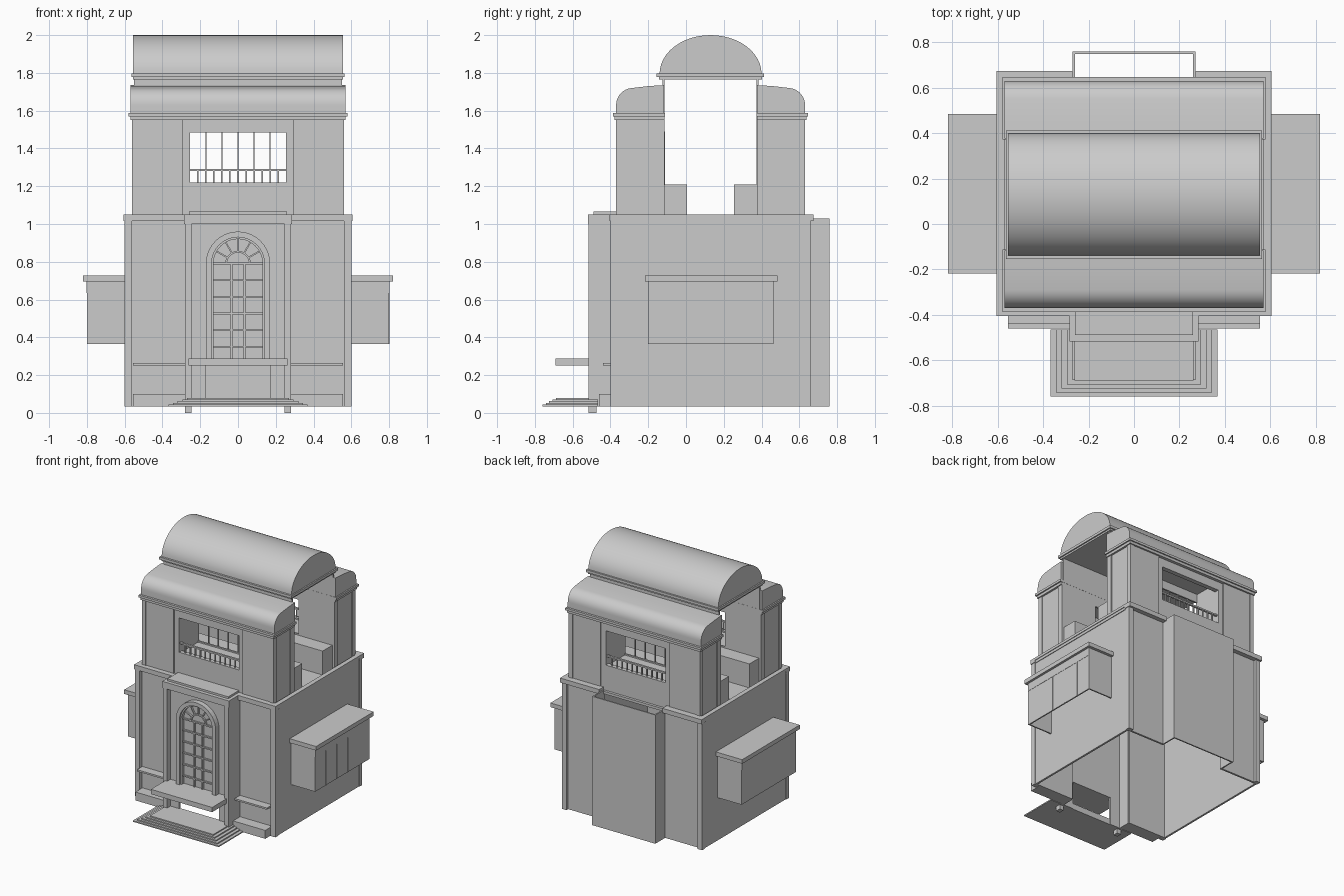
import bpy, bmesh, math
from mathutils import Matrix

cube = bpy.data.objects.get("Cube")
if cube:
    bpy.data.objects.remove(cube, do_unlink=True)

stone = bpy.data.materials.new("pale_grey")
stone.use_nodes = True
GREY = (0.6, 0.6, 0.6, 1)
stone.diffuse_color = GREY
stone.node_tree.nodes["Principled BSDF"].inputs["Base Color"].default_value = GREY


def finish(name, bm, smooth=False):
    bmesh.ops.recalc_face_normals(bm, faces=bm.faces)
    mesh = bpy.data.meshes.new(name)
    bm.to_mesh(mesh)
    bm.free()
    mesh.materials.append(stone)
    ob = bpy.data.objects.new(name, mesh)
    bpy.context.collection.objects.link(ob)
    if smooth:
        bpy.ops.object.select_all(action='DESELECT')
        ob.select_set(True)
        bpy.context.view_layer.objects.active = ob
        bpy.ops.object.shade_smooth_by_angle(angle=math.radians(35))
    return ob


def box(name, x, y, z, turn=None):
    """Box from (low, high) pairs, with an optional turn matrix."""
    bm = bmesh.new()
    size = [abs(p[1] - p[0]) for p in (x, y, z)]
    mid = [(p[0] + p[1]) / 2 for p in (x, y, z)]
    mat = Matrix.Translation(mid) @ Matrix.Diagonal((*size, 1))
    bmesh.ops.create_cube(bm, size=1, matrix=turn @ mat if turn else mat)
    return finish(name, bm)


def pair(name, x, y, z):
    """The same box on the left and right."""
    box("left_" + name, x, y, z)
    box("right_" + name, (-x[1], -x[0]), y, z)


def prism(name, pts, axis, a, b, smooth=False):
    """Extrude a 2D outline along x (outline y,z) or y (outline x,z)."""
    bm = bmesh.new()
    place = (lambda p, t: (t, p[0], p[1])) if axis == "x" else (lambda p, t: (p[0], t, p[1]))
    face = bm.faces.new([bm.verts.new(place(p, a)) for p in pts])
    out = bmesh.ops.extrude_face_region(bm, geom=[face])
    shift = (b - a, 0, 0) if axis == "x" else (0, b - a, 0)
    bmesh.ops.translate(bm, vec=shift, verts=[v for v in out["geom"] if isinstance(v, bmesh.types.BMVert)])
    return finish(name, bm, smooth)


def arc(cx, cz, rx, rz, start, end, n):
    angles = [math.radians(start + (end - start) * i / n) for i in range(n + 1)]
    return [(cx + rx * math.cos(t), cz + rz * math.sin(t)) for t in angles]


def arch(name, outer, inner, base, spring, y0, y1):
    """Arched band standing on straight legs."""
    pts = [(outer, base)] + arc(0, spring, outer, outer, 0, 180, 20) + [(-outer, base)]
    pts += [(-inner, base)] + arc(0, spring, inner, inner, 180, 0, 20) + [(inner, base)]
    prism(name, pts, "y", y0, y1)


# Lower storey: hollow walls, corner pilasters, terrace and cornices
LOW, TOP = 0.035, 1.02
pair("side_wall", (0.58, 0.595), (-0.37, 0.63), (LOW, TOP))
pair("front_wall", (0.26, 0.595), (-0.375, -0.36), (LOW, TOP))
pair("back_wall", (0.26, 0.595), (0.625, 0.64), (LOW, TOP))
pair("front_corner_pilaster", (0.56, 0.6), (-0.4, -0.365), (LOW, TOP))
pair("back_corner_pilaster", (0.56, 0.6), (0.625, 0.66), (LOW, TOP))
box("terrace", (-0.59, 0.59), (-0.37, 0.635), (1.005, 1.025))
pair("side_cornice", (0.57, 0.605), (-0.405, 0.67), (1.03, 1.05))
pair("side_cornice_moulding", (0.57, 0.6), (-0.4, 0.66), (1.01, 1.03))
pair("front_cornice", (0.27, 0.605), (-0.405, -0.36), (1.015, 1.05))
pair("back_cornice", (0.27, 0.605), (0.62, 0.675), (1.015, 1.05))

# Front plinths and sills
pair("front_plinth", (0.28, 0.555), (-0.46, -0.37), (LOW, 0.1))
pair("front_sill", (0.28, 0.555), (-0.44, -0.37), (0.252, 0.265))

# Projecting back bay, open at the top
box("back_bay_face", (-0.27, 0.27), (0.75, 0.76), (LOW, 1.03))
pair("back_bay_side", (0.26, 0.27), (0.63, 0.755), (LOW, 1.03))

# Portico
pair("portico_pilaster", (0.245, 0.28), (-0.515, -0.475), (0, 1.0))
pair("portico_return", (0.255, 0.28), (-0.475, -0.37), (LOW, 1.0))
pair("portico_pier", (0.17, 0.26), (-0.475, -0.46), (LOW, 0.26))
box("portico_wall", (-0.26, 0.26), (-0.475, -0.46), (0.25, 1.01))
box("portico_cornice", (-0.285, 0.285), (-0.518, -0.36), (1.0, 1.05))
box("portico_cap", (-0.26, 0.26), (-0.49, -0.36), (1.05, 1.065))

# Arched window with bars and a fan light
SPRING = 0.79
BAR = (-0.488, -0.473)
arch("window_surround", 0.17, 0.14, 0.28, SPRING, -0.515, -0.473)
arch("window_inner_frame", 0.142, 0.13, 0.28, SPRING, -0.5, -0.473)
arch("fan_light_hub", 0.068, 0.058, SPRING, SPRING, *BAR)
for x in (-0.035, 0.035):
    box("window_upright", (x - 0.005, x + 0.005), BAR, (0.28, SPRING))
for i in range(6):
    z = 0.35 + 0.088 * i
    box("window_crossbar", (-0.135, 0.135), BAR, (z - 0.005, z + 0.005))
for angle in (30, 60, 90, 120, 150):
    turn = Matrix.Translation((0, 0, SPRING)) @ Matrix.Rotation(math.radians(-angle), 4, 'Y')
    box("fan_light_spoke", (0.06, 0.135), BAR, (-0.004, 0.004), turn)

# Balcony and entrance steps
box("front_balcony", (-0.262, 0.262), (-0.69, -0.47), (0.25, 0.287))
for i in range(5):
    w = 0.367 - 0.024 * i
    z = LOW + 0.009 * i
    box("entrance_step", (-w, w), (-0.76 + 0.018 * i, -0.465), (z, z + 0.009))

# Side bays, open underneath
pair("side_bay_face", (0.79, 0.8), (-0.2, 0.463), (0.365, 0.7))
pair("side_bay_front", (0.59, 0.795), (-0.2, -0.19), (0.365, 0.7))
pair("side_bay_back", (0.59, 0.795), (0.453, 0.463), (0.365, 0.7))
pair("side_bay_cap", (0.59, 0.82), (-0.218, 0.485), (0.695, 0.727))
pair("side_bay_frieze", (0.799, 0.802), (-0.2, 0.463), (0.635, 0.7))
for i in range(1, 5):
    y = -0.2 + 0.133 * i
    box("side_bay_mullion", (0.799, 0.802), (y - 0.004, y + 0.004), (0.365, 0.64))

# Upper storey: matching front and back ranges about the line y = 0.13
for side, flip in (("front", False), ("back", True)):
    def Y(a, b):
        return (0.26 - b, 0.26 - a) if flip else (a, b)

    n = side + "_upper_"
    pair(n + "block", (0.295, 0.555), Y(-0.365, -0.125), (1.02, 1.56))
    pair(n + "end_pilaster", (0.53, 0.562), Y(-0.16, -0.115), (1.02, 1.56))
    pair(n + "corner_pilaster", (0.53, 0.562), Y(-0.37, -0.335), (1.02, 1.56))
    pair(n + "jamb", (0.255, 0.3), Y(-0.355, -0.125), (1.02, 1.56))
    box(n + "parapet", (-0.26, 0.26), Y(-0.355, -0.32), (1.02, 1.22))
    box(n + "lintel", (-0.26, 0.26), Y(-0.355, -0.32), (1.485, 1.56))
    box(n + "loggia_floor", (-0.26, 0.26), Y(-0.33, -0.12), (1.19, 1.21))

    # Inner wall with its window opening
    pair(n + "inner_wall", (0.255, 0.55), Y(-0.125, -0.113), (1.02, 1.77))
    box(n + "inner_wall_base", (-0.255, 0.255), Y(-0.125, -0.113), (1.02, 1.22))
    box(n + "inner_wall_head", (-0.255, 0.255), Y(-0.125, -0.113), (1.485, 1.77))
    box(n + "inner_bench", (-0.545, 0.545), Y(-0.115, 0.005), (1.02, 1.21))

    # Window bars and balustrade
    for i in range(1, 6):
        x = -0.255 + 0.085 * i
        box(n + "window_bar", (x - 0.003, x + 0.003), Y(-0.122, -0.112), (1.21, 1.49))
    box(n + "handrail", (-0.257, 0.257), Y(-0.345, -0.33), (1.28, 1.292))
    for i in range(1, 12):
        x = -0.255 + 0.0425 * i
        box(n + "baluster", (x - 0.004, x + 0.004), Y(-0.342, -0.333), (1.215, 1.285))

    # Cornice and curved lower roof
    box(n + "cornice_moulding", (-0.57, 0.57), Y(-0.378, -0.115), (1.55, 1.57))
    box(n + "cornice", (-0.58, 0.58), Y(-0.387, -0.112), (1.57, 1.588))
    curve = [(-0.37, 1.585)] + arc(-0.28, 1.63, 0.09, 0.09, 180, 97, 9)
    curve += [(-0.2, 1.73), (-0.117, 1.735), (-0.117, 1.585)]
    if flip:
        curve = [(0.26 - y, z) for y, z in curve]
    prism(n + "roof", curve, "x", -0.57, 0.57, smooth=True)

# Barrel roof over the open hall
box("top_cornice_moulding", (-0.555, 0.555), (-0.143, 0.403), (1.765, 1.778))
box("top_cornice", (-0.565, 0.565), (-0.155, 0.413), (1.778, 1.798))
prism("barrel_roof", arc(0.13, 1.795, 0.27, 0.205, 0, 180, 24), "x", -0.555, 0.555, smooth=True)
